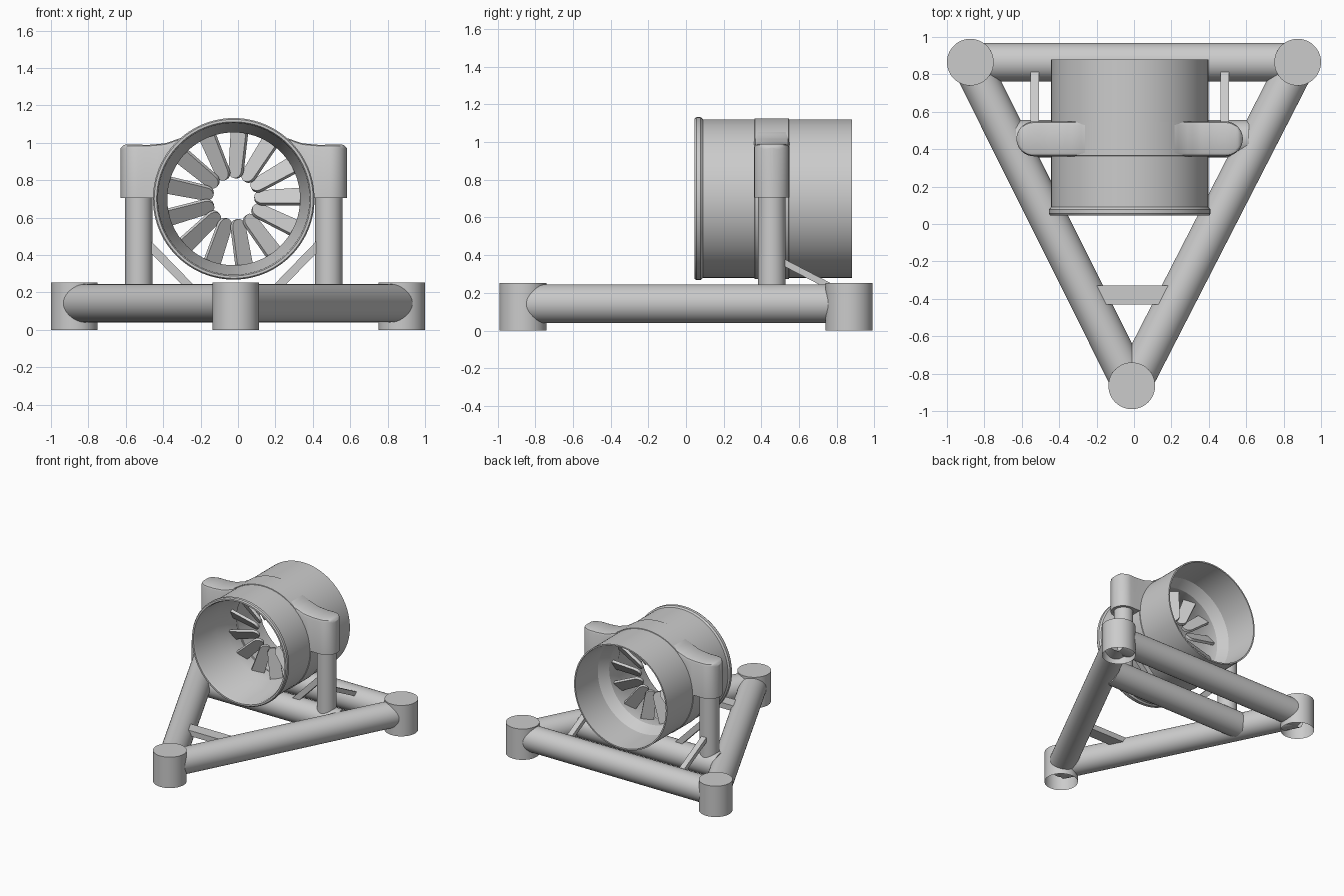
import bpy, bmesh
from math import sin, cos, pi, sqrt, radians
from mathutils import Vector as V

if "Cube" in bpy.data.objects:
    bpy.data.objects.remove(bpy.data.objects["Cube"])

CX, CY, CZ = -0.023, 0.455, 0.70          # duct centre line


def finish(bm, name, angle=35):
    bmesh.ops.recalc_face_normals(bm, faces=bm.faces)
    me = bpy.data.meshes.new(name)
    bm.to_mesh(me)
    bm.free()
    ob = bpy.data.objects.new(name, me)
    bpy.context.collection.objects.link(ob)
    bpy.ops.object.select_all(action='DESELECT')
    ob.select_set(True)
    bpy.context.view_layer.objects.active = ob
    bpy.ops.object.shade_smooth_by_angle(angle=radians(angle))
    return ob


def loft(bm, rings, closed=False, caps=(True, True)):
    rs = [[bm.verts.new(p) for p in r] for r in rings]
    pairs = list(zip(rs, rs[1:])) + ([(rs[-1], rs[0])] if closed else [])
    n = len(rs[0])
    for a, b in pairs:
        for i in range(n):
            j = (i + 1) % n
            bm.faces.new((a[i], a[j], b[j], b[i]))
    if not closed:
        if caps[0]:
            bm.faces.new(rs[0])
        if caps[1]:
            bm.faces.new(rs[-1])


def tube(name, a, b, r, caps=(True, True), n=48):
    a, b = V(a), V(b)
    d = (b - a).normalized()
    u = d.orthogonal().normalized()
    w = d.cross(u)
    bm = bmesh.new()
    loft(bm, [[p + r * (cos(2*pi*i/n) * u + sin(2*pi*i/n) * w) for i in range(n)]
              for p in (a, b)], caps=caps)
    return finish(bm, name)


def bar(name, a, b, side, width, thick):
    a, b, s = V(a), V(b), V(side)
    t = (b - a).normalized().cross(s)
    bm = bmesh.new()
    loft(bm, [[p + s * width/2 * i + t * thick/2 * j
               for i, j in ((-1, -1), (1, -1), (1, 1), (-1, 1))] for p in (a, b)])
    return finish(bm, name)


# triangular base: corner feet (open underneath) and frame tubes
corners = [(-0.875, 0.865), (0.875, 0.865), (-0.012, -0.865)]
for i, (x, y) in enumerate(corners):
    tube(f"corner_foot_{i}", (x, y, 0), (x, y, 0.253), 0.125, caps=(False, True))
    x2, y2 = corners[(i + 1) % 3]
    tube(f"frame_tube_{i}", (x, y, 0.142), (x2, y2, 0.142), 0.102, caps=(False, False))
tube("cross_tube", (-0.63, CY, 0.142), (0.615, CY, 0.142), 0.1)
bar("front_plate", (-0.21, -0.38, 0.192), (0.19, -0.38, 0.192), (0, 1, 0), 0.10, 0.045)

# duct: revolved wall with front lip, narrowing to a throat inside
profile = [(0.045, 0.425), (0.055, 0.432), (0.078, 0.432), (0.09, 0.421), (0.88, 0.421),
           (0.88, 0.410), (0.60, 0.402), (0.52, 0.355), (0.40, 0.355), (0.32, 0.390),
           (0.06, 0.405), (0.045, 0.412)]
N = 96


def ring(y, r):
    return [V((CX + r*cos(2*pi*k/N), y, CZ + r*sin(2*pi*k/N))) for k in range(N)]


bm = bmesh.new()
loft(bm, [ring(y, r) for y, r in profile], closed=True)
finish(bm, "duct", 25)

# thin raised band around the duct between the mounts
bm = bmesh.new()
loft(bm, [ring(y, r) for y, r in ((CY-.093, .415), (CY-.09, .426), (CY+.09, .426), (CY+.093, .415))],
     closed=True)
finish(bm, "duct_band", 25)

# thirteen pitched guide vanes with rounded inner ends
bm = bmesh.new()
pitch, hw, th = radians(35), 0.05, 0.011
for k in range(13):
    a = 2*pi*k/13 + radians(2)
    R, T, F = V((cos(a), 0, sin(a))), V((-sin(a), 0, cos(a))), V((0, -1, 0))
    n = cos(pitch)*F + sin(pitch)*T
    w = cos(pitch)*T - sin(pitch)*F
    outline = [(0.362, -hw), (0.362, hw)]
    outline += [(0.155 - 0.045*sin(t*pi/8), hw*0.85*cos(t*pi/8)) for t in range(9)]
    c = V((CX, CY, CZ))
    loft(bm, [[c + r*R + s*w + e*n for r, s in outline] for e in (-th, th)])
finish(bm, "guide_vanes")

# side mounts: outline u is distance from the duct centre line
tops = [(0.605, 0.99), (0.45, 0.989), (0.37, 0.996), (0.29, 1.022), (0.235, 1.055), (0.19, 1.075)]


def top_z(u):
    for (u0, z0), (u1, z1) in zip(tops, tops[1:]):
        if u >= u1:
            f = (u0 - u) / (u0 - u1)
            f = f*f*(3 - 2*f)*0.3 + f*0.7
            return z0 + (z1 - z0)*f
    return tops[-1][1]


us = [0.512 + 0.093*cos(t*pi/20) for t in range(11)]
us[0] = 0.6049
us += [0.48, 0.45, 0.43, 0.41, 0.405, 0.395, 0.38, 0.36, 0.335, 0.31, 0.285, 0.26, 0.235, 0.21, 0.19]
for side, name in ((-1, "left"), (1, "right")):
    bm = bmesh.new()
    rings = []
    for u in us:
        w = 0.093 * sqrt(max(0.001, 1 - (max(0, u - 0.512)/0.093)**2))
        b = min(0.02, w*0.5)
        zt = top_z(u) - 0.018*max(0, (u - 0.585)/0.02)
        zb = max(0.705, CZ + sqrt(max(0, 0.41**2 - u*u)))
        sec = [(-w, zb), (-w, zt-b), (-w+b*.3, zt-b*.3), (-w+b, zt),
               (w-b, zt), (w-b*.3, zt-b*.3), (w, zt-b), (w, zb)]
        rings.append([V((CX + side*u, CY + y, z)) for y, z in sec])
    loft(bm, rings)
    finish(bm, f"{name}_mount", 40)

    # post with one brace inward and one brace to the back tube
    px = CX + side*0.508
    tube(f"{name}_post", (px, CY, 0.14), (px, CY, 0.75), 0.073)
    bar(f"{name}_inner_brace", (px, CY, 0.51), (px - side*0.34, CY, 0.16), (0, 1, 0), 0.045, 0.045)
    bar(f"{name}_back_brace", (px, CY, 0.395), (px, 0.82, 0.205), (1, 0, 0), 0.045, 0.035)
